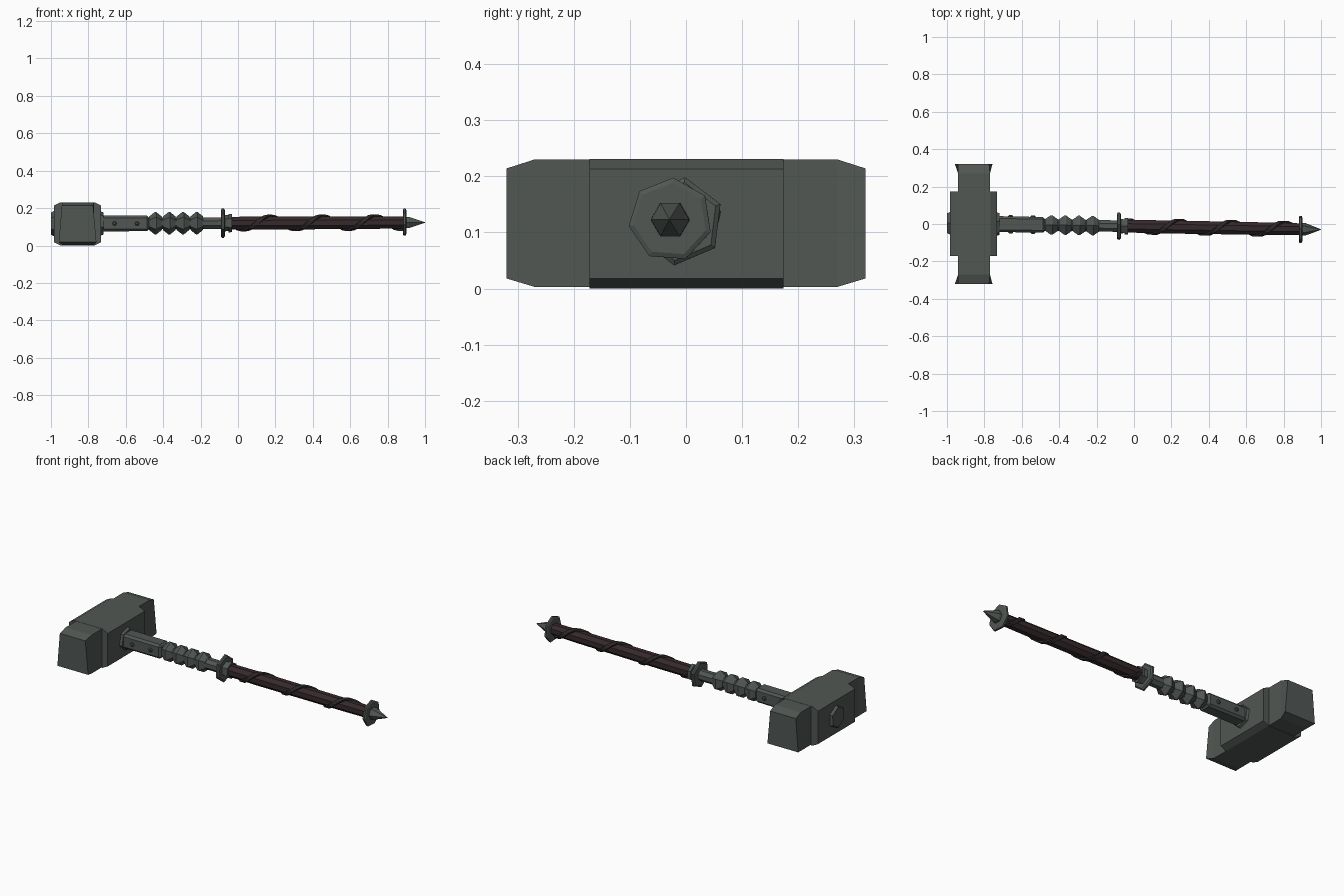
import bpy, bmesh, math
from mathutils import Vector

if "Cube" in bpy.data.objects:
    bpy.data.objects.remove(bpy.data.objects["Cube"])

def material(name, rgb):
    m = bpy.data.materials.new(name)
    m.diffuse_color = (*rgb, 1)
    m.use_nodes = True
    m.node_tree.nodes["Principled BSDF"].inputs["Base Color"].default_value = m.diffuse_color
    return m

IRON = material("dark iron", (0.082, 0.095, 0.087))
LEATHER = material("dark leather", (0.036, 0.022, 0.024))
STRAP = material("strap leather", (0.026, 0.021, 0.020))

def axis(x):
    # centre line of the slightly turned shaft
    return Vector((x, -0.017 * (x + 0.75), 0.12 + 0.003 * x))

def loft(name, rings, mat):
    # skin closed rings of points and cap both ends
    bm = bmesh.new()
    rows = [[bm.verts.new(p) for p in r] for r in rings]
    n = len(rows[0])
    for a, b in zip(rows, rows[1:]):
        for i in range(n):
            j = (i + 1) % n
            bm.faces.new((a[i], a[j], b[j], b[i]))
    bm.faces.new(rows[0][::-1])
    bm.faces.new(rows[-1])
    bmesh.ops.recalc_face_normals(bm, faces=bm.faces)
    me = bpy.data.meshes.new(name)
    bm.to_mesh(me)
    bm.free()
    ob = bpy.data.objects.new(name, me)
    me.materials.append(mat)
    bpy.context.collection.objects.link(ob)
    return ob

def turned(name, stations, n, mat, turn=0.0):
    # stations are (x, radius) along the shaft
    rings = []
    for x, r in stations:
        rings.append([axis(x) + Vector((0, r * math.cos(turn + math.tau * i / n),
                                        r * math.sin(turn + math.tau * i / n))) for i in range(n)])
    return loft(name, rings, mat)

# hammer head: chamfered centre block
def octagon(y, x0, x1, z0, z1, cx, cz):
    return [Vector((x, y, z)) for x, z in (
        (x0 + cx, z0), (x1 - cx, z0), (x1, z0 + cz), (x1, z1 - cz),
        (x1 - cx, z1), (x0 + cx, z1), (x0, z1 - cz), (x0, z0 + cz))]

loft("head_centre", [octagon(y, -0.985, -0.732, 0.0, 0.231, 0.035, 0.018)
                     for y in (-0.172, 0.174)], IRON)

# striking blocks on both ends, wider low down at the tip
def quad(y, top, low, z0, z1):
    return [Vector((low[0], y, z0)), Vector((low[1], y, z0)),
            Vector((top[0], y, z1)), Vector((top[1], y, z1))]

for s, side in ((-1, "front"), (1, "back")):
    body = ((-0.77, -0.94), (-0.94, -0.77), 0.003, 0.23)
    loft("striking_block_" + side, [
        quad(s * 0.15, *body), quad(s * 0.27, *body),
        quad(s * 0.32, (-0.775, -0.942), (-0.958, -0.757), 0.018, 0.214)], IRON)

# plates where the shaft passes through the head
turned("head_collar", [(-0.74, 0.068), (-0.718, 0.06)], 6, IRON, 0.3)
turned("head_end_plate", [(-0.98, 0.07), (-1.0, 0.06)], 6, IRON, 0.5)

# square socket with bevelled edges
socket = turned("socket", [(-0.74, 0.06), (-0.475, 0.059)], 4, IRON, math.pi / 4)
bev = socket.modifiers.new("edges", 'BEVEL')
bev.width = 0.012
bev.segments = 1

# rivets on front and back of the socket
for x in (-0.66, -0.54):
    for s in (-1, 1):
        c = axis(x)
        loft("rivet", [[c + Vector((r * math.cos(math.tau * i / 6), s * d, r * math.sin(math.tau * i / 6)))
                        for i in range(6)] for d, r in ((0.038, 0.013), (0.046, 0.012), (0.050, 0.006))], IRON)

# iron neck with pointed rings
turned("neck", [(-0.49, 0.034), (-0.03, 0.033)], 8, IRON, math.pi / 8)
for k in range(4):
    x = -0.441 + 0.0735 * k
    turned("pointed_ring", [(x - 0.034, 0.036), (x - 0.004, 0.06), (x + 0.004, 0.06), (x + 0.034, 0.036)],
           6, IRON, math.pi / 6)

# guard and its ferrule
turned("guard", [(-0.092, 0.07), (-0.086, 0.079), (-0.076, 0.079), (-0.07, 0.07)], 6, IRON, 0.4)
turned("ferrule", [(-0.075, 0.045), (-0.052, 0.042), (-0.05, 0.049), (-0.032, 0.049)], 6, IRON, 0.5)

# leather grip
turned("grip", [(-0.04, 0.036), (0.15, 0.038), (0.45, 0.037), (0.7, 0.036), (0.892, 0.034)],
       8, LEATHER, math.pi / 8)

# strap wound round the grip
rings = []
for k in range(46):
    x = -0.03 + 0.9 * k / 45
    a = math.tau * (x - 0.17) / 0.28
    out = Vector((0, math.sin(a), math.cos(a)))
    c = axis(x)
    w = Vector((0.019, 0, 0))
    rings.append([c + out * 0.031 - w, c + out * 0.044 - w * 0.8,
                  c + out * 0.044 + w * 0.8, c + out * 0.031 + w])
loft("strap", rings, STRAP)

# pommel flange and spike
turned("pommel_flange", [(0.882, 0.068), (0.886, 0.075), (0.896, 0.075), (0.9, 0.066)], 7, IRON, 0.6)
turned("pommel_spike", [(0.895, 0.035), (0.915, 0.034), (1.0, 0.001)], 6, IRON, 0)
